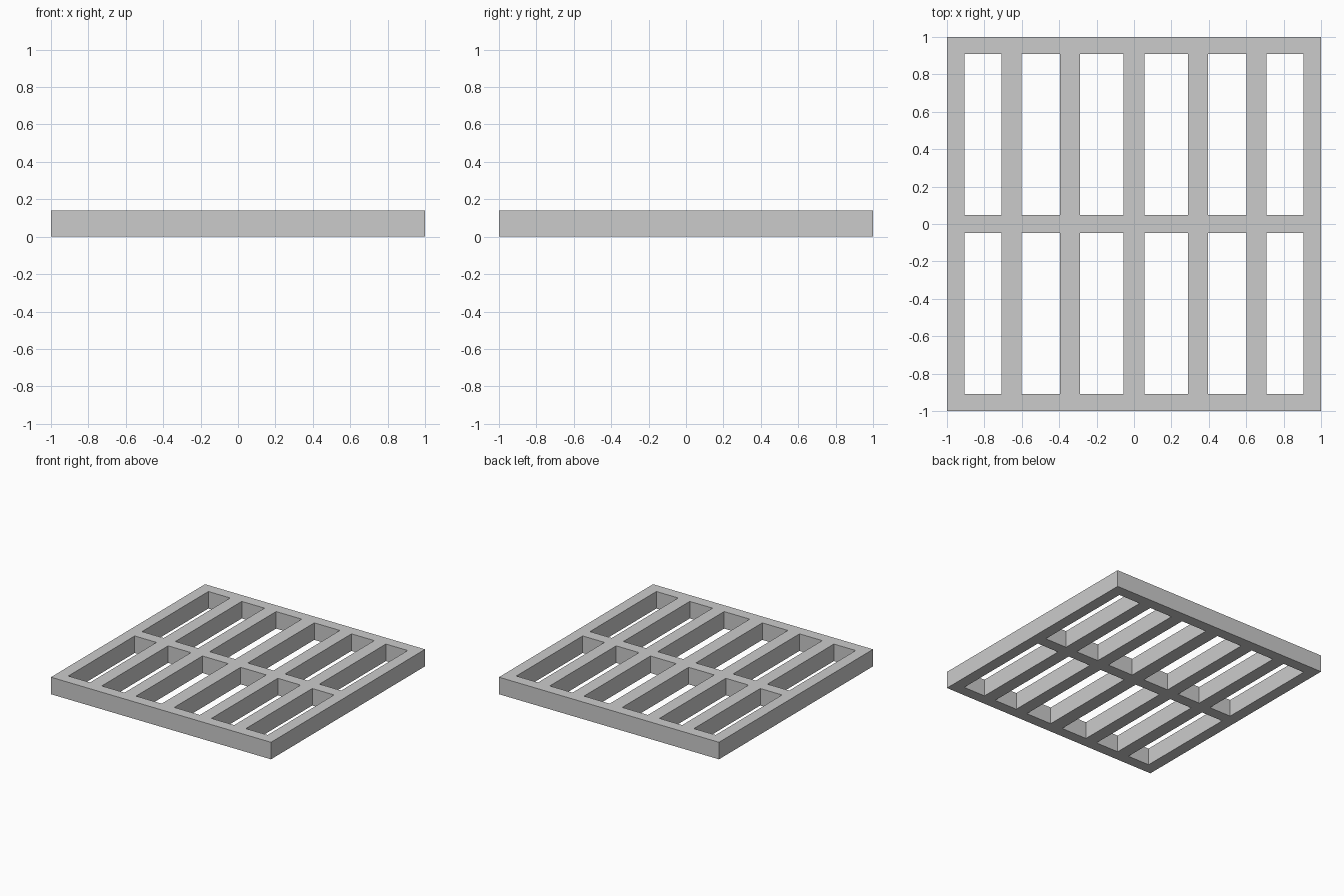
import bpy, bmesh

if "Cube" in bpy.data.objects:
    bpy.data.objects.remove(bpy.data.objects["Cube"])

HEIGHT = 0.14
# slot edges on the positive side, mirrored to the negative side
half_x = [0.057, 0.29, 0.395, 0.602, 0.708, 0.906, 1.0]
half_y = [0.047, 0.909, 1.0]


def mirrored(values):
    return [-v for v in reversed(values)] + values


xs, ys = mirrored(half_x), mirrored(half_y)
bm = bmesh.new()

# flat lattice: every cell is solid except where a slot column meets a slot row
verts = [[bm.verts.new((x, y, 0)) for y in ys] for x in xs]
for i in range(len(xs) - 1):
    for j in range(len(ys) - 1):
        if i % 2 == 1 and j % 2 == 1:
            continue
        bm.faces.new((verts[i][j], verts[i + 1][j],
                      verts[i + 1][j + 1], verts[i][j + 1]))

# raise the lattice into a solid grate, keeping the bottom faces
result = bmesh.ops.extrude_face_region(bm, geom=bm.faces[:], use_keep_orig=True)
top = [g for g in result["geom"] if isinstance(g, bmesh.types.BMVert)]
bmesh.ops.translate(bm, verts=top, vec=(0, 0, HEIGHT))
bmesh.ops.recalc_face_normals(bm, faces=bm.faces[:])

mesh = bpy.data.meshes.new("slotted_grate")
bm.to_mesh(mesh)
bm.free()
grate = bpy.data.objects.new("slotted_grate", mesh)
bpy.context.collection.objects.link(grate)
